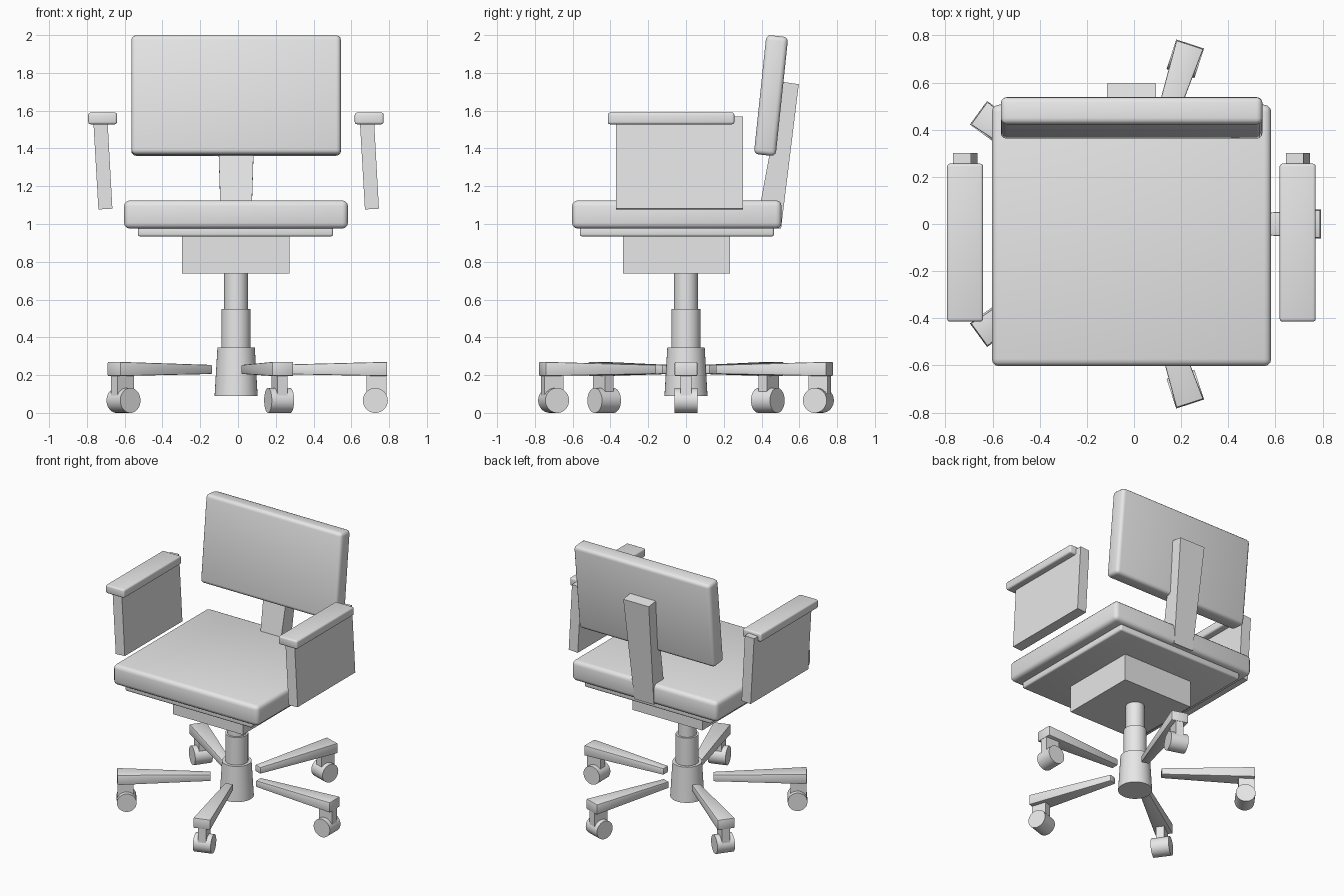
import bpy, bmesh, math
from mathutils import Matrix, Vector

if "Cube" in bpy.data.objects:
    bpy.data.objects.remove(bpy.data.objects["Cube"])

CX = -0.01  # centre line of the chair

grey = bpy.data.materials.new("light_grey")
grey.diffuse_color = (0.8, 0.8, 0.8, 1)
grey.use_nodes = True
grey.node_tree.nodes["Principled BSDF"].inputs["Base Color"].default_value = grey.diffuse_color


def finish(name, bm, bevel=0.0, segments=3, matrix=None):
    """Bevel, place and smooth a bmesh, then link it as an object."""
    if bevel:
        bmesh.ops.bevel(bm, geom=bm.edges[:], offset=bevel, segments=segments,
                        profile=0.5, affect='EDGES')
    if matrix:
        bm.transform(matrix)
    bmesh.ops.recalc_face_normals(bm, faces=bm.faces[:])
    mesh = bpy.data.meshes.new(name)
    bm.to_mesh(mesh)
    bm.free()
    mesh.materials.append(grey)
    obj = bpy.data.objects.new(name, mesh)
    bpy.context.collection.objects.link(obj)
    bpy.ops.object.select_all(action='DESELECT')
    obj.select_set(True)
    bpy.context.view_layer.objects.active = obj
    bpy.ops.object.shade_smooth_by_angle(angle=math.radians(35))
    return obj


def box(name, x, y, z, bevel=0.0, matrix=None):
    """Box from (min, max) ranges."""
    bm = bmesh.new()
    bmesh.ops.create_cube(bm, size=1)
    for v in bm.verts:
        v.co = Vector([r[0] if c < 0 else r[1] for c, r in zip(v.co, (x, y, z))])
    return finish(name, bm, bevel, matrix=matrix)


def loft(name, ring_a, ring_b, bevel=0.0, matrix=None):
    """Solid between two four-point rings."""
    bm = bmesh.new()
    a = [bm.verts.new(p) for p in ring_a]
    b = [bm.verts.new(p) for p in ring_b]
    bm.faces.new(a)
    bm.faces.new(b[::-1])
    for i in range(4):
        j = (i + 1) % 4
        bm.faces.new((a[i], b[i], b[j], a[j]))
    return finish(name, bm, bevel, 2, matrix)


def cylinder(name, r1, r2, depth, matrix, bevel=0.0):
    bm = bmesh.new()
    bmesh.ops.create_cone(bm, cap_ends=True, segments=40, radius1=r1,
                          radius2=r2, depth=depth)
    return finish(name, bm, matrix=matrix)


# seat cushion, plate and mechanism box
box("seat", (-0.603, 0.582), (-0.603, 0.506), (0.976, 1.125), 0.03)
box("seat_plate", (-0.53, 0.504), (-0.562, 0.466), (0.934, 0.99), 0.012)
box("mechanism_box", (-0.296, 0.273), (-0.333, 0.233), (0.737, 0.94))

# central column
for name, r1, r2, z0, z1 in (("gas_lift", 0.063, 0.063, 0.54, 0.75),
                             ("column_sleeve", 0.077, 0.077, 0.33, 0.55),
                             ("column_hub", 0.114, 0.099, 0.09, 0.346)):
    cylinder(name, r1, r2, z1 - z0, Matrix.Translation((CX, 0, (z0 + z1) / 2)))

# backrest, tilted backwards
tilt = Matrix.Translation((CX, 0.45, 1.68)) @ Matrix.Rotation(math.radians(-6), 4, 'X')
box("backrest", (-0.555, 0.555), (-0.058, 0.058), (-0.317, 0.317), 0.025, tilt)


# tapered back support
def bar_ring(w, y0, z0, y1, z1):
    return [(CX - w, y0, z0), (CX + w, y0, z0), (CX + w, y1, z1), (CX - w, y1, z1)]


loft("back_support", bar_ring(0.08, 0.372, 0.99, 0.503, 0.975),
     bar_ring(0.104, 0.513, 1.752, 0.597, 1.74))

# armrests: both sides lean the same way
for side, dx in (("left", 0.0), ("right", 1.411)):
    box("armrest_pad_" + side, (-0.793 + dx, -0.64 + dx), (-0.414, 0.256),
        (1.528, 1.59), 0.012)
    section = [(-0.767, 1.565), (-0.692, 1.57), (-0.665, 1.081), (-0.739, 1.077)]
    loft("armrest_panel_" + side, [(x + dx, -0.37, z) for x, z in section],
         [(x + dx, 0.302, z) for x, z in section])


# five-star base with casters
def leg_ring(r, w, z0, z1):
    return [(r, -w, z0), (r, w, z0), (r, w, z1), (r, -w, z1)]


for i in range(5):
    spin = Matrix.Translation((CX, 0, 0)) @ Matrix.Rotation(math.radians(72 * i), 4, 'Z')
    n = str(i + 1)
    loft("base_leg_" + n, leg_ring(0.175, 0.028, 0.206, 0.254),
         leg_ring(0.8, 0.06, 0.195, 0.27), 0.006, spin)
    box("caster_stem_" + n, (0.69, 0.797), (-0.028, 0.028), (0.088, 0.21), 0, spin)
    cylinder("caster_wheel_" + n, 0.066, 0.066, 0.124,
             spin @ Matrix.Translation((0.737, 0, 0.066)) @ Matrix.Rotation(math.pi / 2, 4, 'X'))
